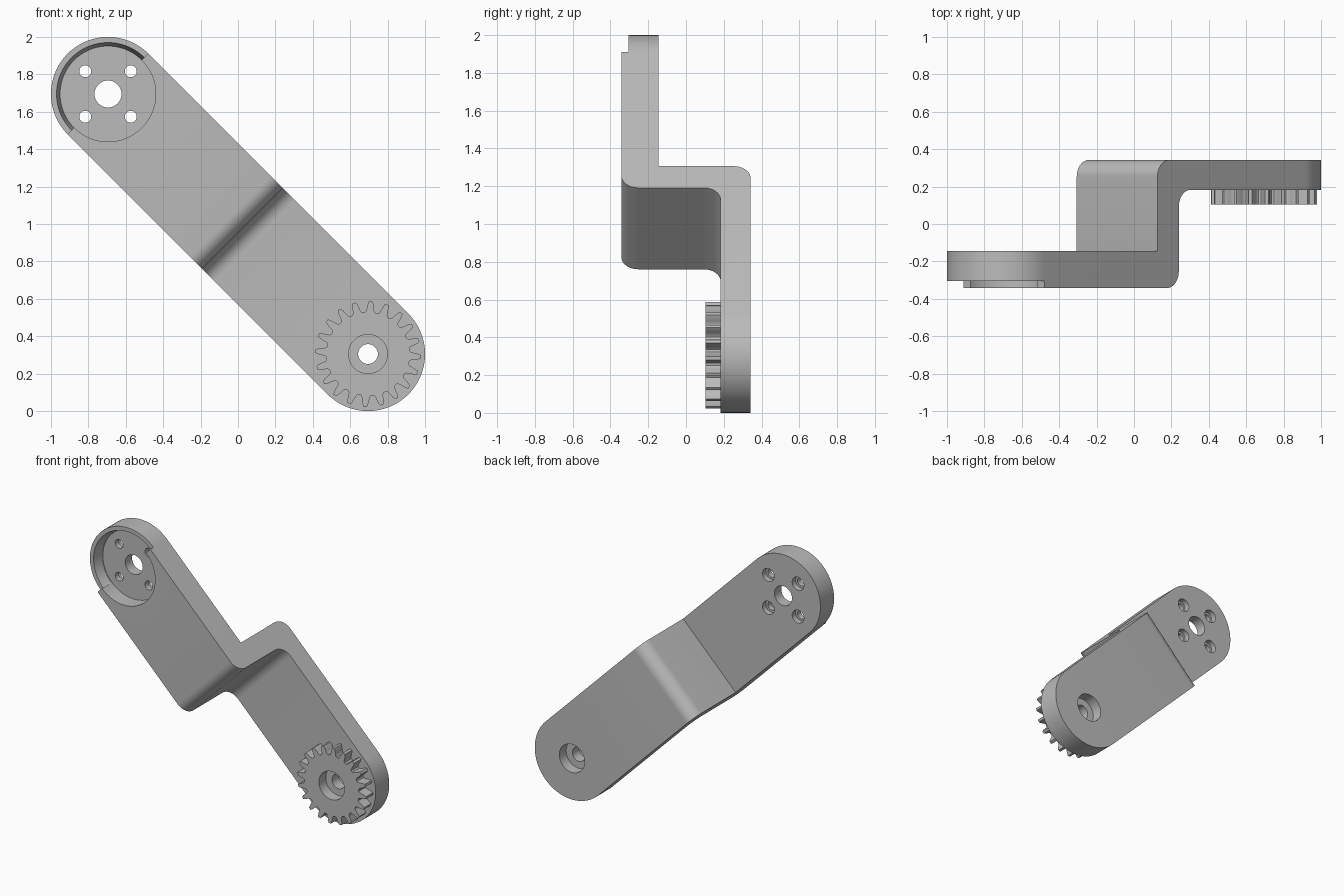
import bpy
import bmesh
from math import sin, cos, pi, radians
from mathutils import Matrix, Vector

cube = bpy.data.objects.get("Cube")
if cube:
    bpy.data.objects.remove(cube)

grey = bpy.data.materials.new("plain grey")
grey.use_nodes = True
grey.diffuse_color = (0.5, 0.5, 0.5, 1)
grey.node_tree.nodes["Principled BSDF"].inputs["Base Color"].default_value = (0.5, 0.5, 0.5, 1)

# Local frame: x along the arm, y depth, z across the arm
END = 0.983          # distance of each pivot from the middle
WIDTH = 0.305        # half width of the arm
FRONT, BACK = -0.342, 0.342
LOW_FRONT, HIGH_BACK = 0.183, -0.145
RIM, FLOOR = -0.305, -0.225


def loft(name, rings):
    """Closed solid through rings of points, capped at both ends."""
    bm = bmesh.new()
    loops = [[bm.verts.new(p) for p in ring] for ring in rings]
    n = len(loops[0])
    for a, b in zip(loops, loops[1:]):
        for i in range(n):
            j = (i + 1) % n
            bm.faces.new((a[i], a[j], b[j], b[i]))
    bm.faces.new(loops[0])
    bm.faces.new(loops[-1])
    bmesh.ops.recalc_face_normals(bm, faces=bm.faces)
    mesh = bpy.data.meshes.new(name)
    bm.to_mesh(mesh)
    bm.free()
    obj = bpy.data.objects.new(name, mesh)
    bpy.context.collection.objects.link(obj)
    return obj


def arc(cx, cz, r, start=0, end=360, steps=64):
    return [(cx + r * cos(radians(start + (end - start) * i / steps)),
             cz + r * sin(radians(start + (end - start) * i / steps)))
            for i in range(steps + (end - start < 360))]


def slab(name, outline, y0, y1):
    return loft(name, [[(x, y, z) for x, z in outline] for y in (y0, y1)])


def hole(x, z, r, y0=-1, y1=1):
    return slab("cutter", arc(x, z, r), y0, y1)


def fillet(prev, corner, nxt, r, steps=10):
    p = Vector(corner)
    d1 = (Vector(prev) - p).normalized()
    d2 = (Vector(nxt) - p).normalized()
    c = p + r * (d1 + d2)
    return [tuple(c - r * (cos(t) * d2 + sin(t) * d1))
            for t in (i * pi / 2 / steps for i in range(steps + 1))]


def combine(obj, tool, operation="DIFFERENCE"):
    mod = obj.modifiers.new("cut", "BOOLEAN")
    mod.operation, mod.solver, mod.object = operation, "EXACT", tool
    bpy.context.view_layer.objects.active = obj
    bpy.ops.object.modifier_apply(modifier=mod.name)
    bpy.data.objects.remove(tool)


# Stepped arm: bent strip seen from its edge
corners = [(-1.4, FRONT), (0.034, FRONT), (0.034, LOW_FRONT), (1.4, LOW_FRONT),
           (1.4, BACK), (-0.128, BACK), (-0.128, HIGH_BACK), (-1.4, HIGH_BACK)]
profile = []
for i, c in enumerate(corners):
    if i in (1, 2, 5):
        profile += fillet(corners[i - 1], c, corners[i + 1], 0.09)
    else:
        profile.append(c)
arm = loft("stepped_arm", [[(x, y, z) for x, y in profile] for z in (-0.5, 0.5)])

# Round both ends
capsule = arc(END, 0, WIDTH, -90, 90) + arc(-END, 0, WIDTH, 90, 270)
combine(arm, slab("cutter", capsule, -1, 1), "INTERSECT")

# Lowered rim around the outer half of the socket
step = [(-2, -1), (-END, -1), (-END, 1), (-2, 1)]
combine(arm, slab("cutter", step, -1, RIM))

# Round socket, with a tapered wall on the outer half
combine(arm, hole(-END, 0, 0.255, -1, FLOOR))
taper = [[(x, y, z) for x, z in arc(-END, 0, r, 90, 270)]
         for y, r in ((-0.345, 0.285), (-0.23, 0.2562))]
combine(arm, loft("cutter", taper))

# Socket centre hole and four counterbored screw holes
combine(arm, hole(-END, 0, 0.072))
for k in range(4):
    x, z = -END + 0.172 * cos(k * pi / 2), 0.172 * sin(k * pi / 2)
    combine(arm, hole(x, z, 0.032))
    combine(arm, hole(x, z, 0.048, -0.185, 0))

# Lower pivot hole, counterbored from the back
combine(arm, hole(END, 0, 0.053))
combine(arm, hole(END, 0, 0.104, 0.262, 1))

# Gear ring on the lower pivot
TEETH = 20
half_tooth = [(-0.4, 0.223), (-0.3, 0.23), (-0.23, 0.25), (-0.17, 0.27), (-0.1, 0.283)]
tooth = half_tooth + [(-f, r) for f, r in reversed(half_tooth)]
outline = []
for k in range(TEETH):
    for f, r in tooth:
        a = (k + f) * 2 * pi / TEETH + radians(42)
        outline.append((END + r * cos(a), r * sin(a)))
gear = slab("gear_ring", outline, 0.103, LOW_FRONT + 0.005)
combine(gear, hole(END, 0, 0.104))

# Tilt into place, colour and shade
place = Matrix.Translation((0, 0, 1)) @ Matrix.Rotation(pi / 4, 4, "Y")
bpy.ops.object.select_all(action="DESELECT")
for obj in (arm, gear):
    obj.data.transform(place)
    obj.data.materials.clear()
    obj.data.materials.append(grey)
    obj.select_set(True)
bpy.context.view_layer.objects.active = arm
bpy.ops.object.shade_smooth_by_angle(angle=radians(30))
